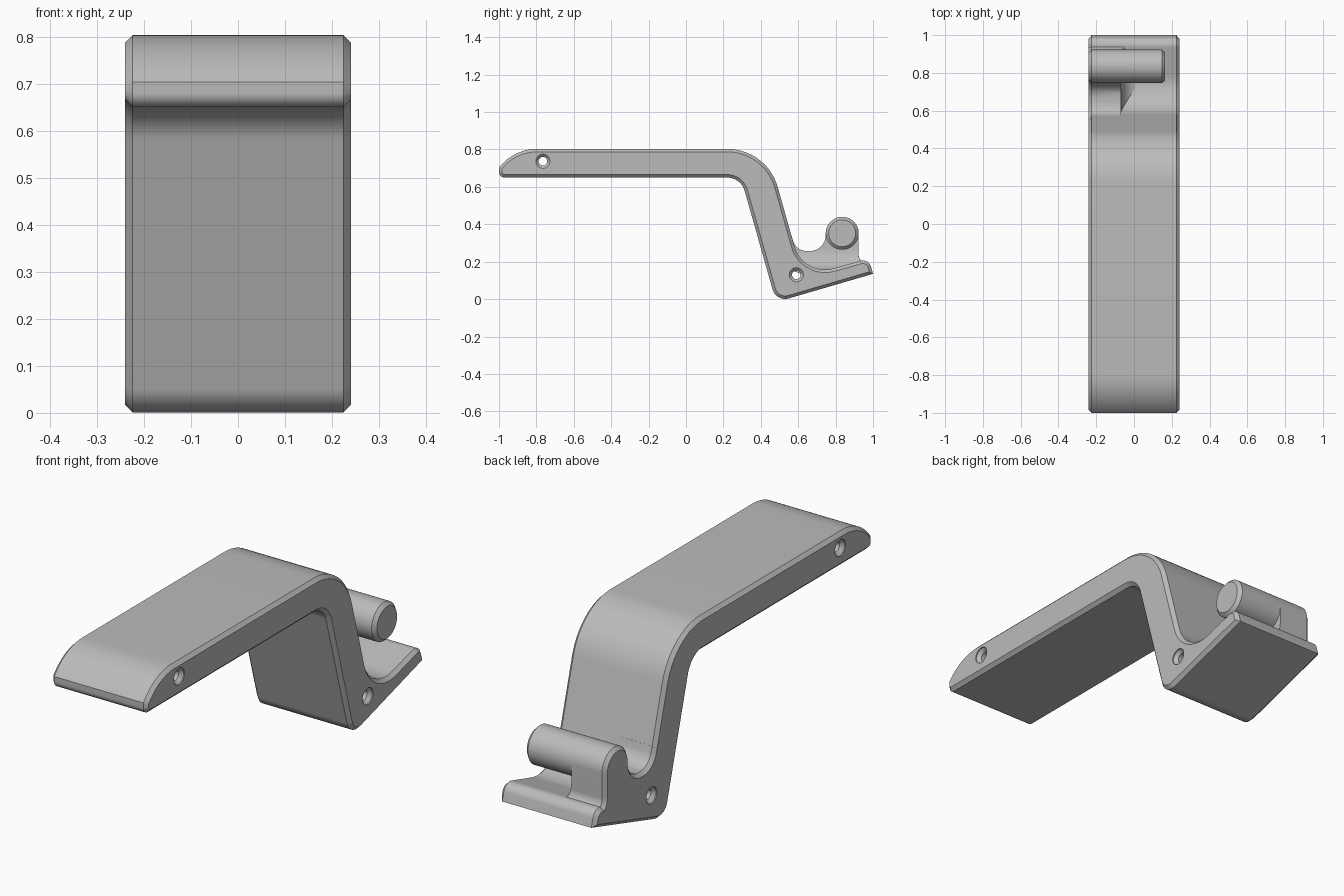
import bpy
import math
from mathutils import Vector

HALF = 0.24      # half width of the bracket
CHAMFER = 0.016  # bevel along both side outlines

cube = bpy.data.objects.get("Cube")
if cube:
    bpy.data.objects.remove(cube, do_unlink=True)

grey = bpy.data.materials.new("plain grey")
grey.use_nodes = True
GREY = (0.5, 0.5, 0.5, 1)
grey.diffuse_color = GREY
grey.node_tree.nodes["Principled BSDF"].inputs["Base Color"].default_value = GREY


def rounded(corners, steps=14):
    """Outline in (y, z) from corners (y, z, radius)."""
    out = []
    for i, (y, z, r) in enumerate(corners):
        p = Vector((y, z))
        if r == 0:
            out.append(p)
            continue
        a = (Vector(corners[i - 1][:2]) - p).normalized()
        b = (Vector(corners[(i + 1) % len(corners)][:2]) - p).normalized()
        half = a.angle(b) / 2
        centre = p + (a + b).normalized() * (r / math.sin(half))
        start = p + a * (r / math.tan(half)) - centre
        end = p + b * (r / math.tan(half)) - centre
        sweep = math.pi - 2 * half
        for k in range(steps + 1):
            t = k / steps
            out.append(centre + (start * math.sin((1 - t) * sweep)
                                 + end * math.sin(t * sweep)) / math.sin(sweep))
    return out


def inset(pts, d):
    """Outline moved inwards by d, with mitred corners."""
    n = len(pts)
    area = sum(pts[i - 1].x * pts[i].y - pts[i].x * pts[i - 1].y for i in range(n))
    s = 1 if area > 0 else -1
    out = []
    for i, p in enumerate(pts):
        e1 = (p - pts[i - 1]).normalized()
        e2 = (pts[(i + 1) % n] - p).normalized()
        n1, n2 = Vector((-e1.y, e1.x)) * s, Vector((-e2.y, e2.x)) * s
        out.append(p + (n1 + n2) * (d / (1 + n1.dot(n2))))
    return out


def circle(y, z, r, n=48):
    return [Vector((y + r * math.cos(2 * math.pi * k / n),
                    z + r * math.sin(2 * math.pi * k / n))) for k in range(n)]


def loft(name, rings):
    """Solid through (x, outline) rings, capped at both ends."""
    n = len(rings[0][1])
    verts = [(x, p.x, p.y) for x, pts in rings for p in pts]
    faces = [(r * n + i, r * n + (i + 1) % n, (r + 1) * n + (i + 1) % n, (r + 1) * n + i)
             for r in range(len(rings) - 1) for i in range(n)]
    faces += [tuple(reversed(range(n))), tuple(range((len(rings) - 1) * n, len(rings) * n))]
    area = sum(rings[0][1][i - 1].cross(rings[0][1][i]) for i in range(n))
    if area < 0:
        faces = [tuple(reversed(f)) for f in faces]
    mesh = bpy.data.meshes.new(name)
    mesh.from_pydata(verts, [], faces)
    mesh.materials.append(grey)
    obj = bpy.data.objects.new(name, mesh)
    bpy.context.collection.objects.link(obj)
    return obj


def activate(obj):
    bpy.ops.object.select_all(action='DESELECT')
    obj.select_set(True)
    bpy.context.view_layer.objects.active = obj


def smooth(obj):
    activate(obj)
    bpy.ops.object.shade_smooth_by_angle(angle=math.radians(30))


# Bent arm: flat bar, sloping leg and short foot in one outline
arm = rounded([
    (-1.0, 0.65, 0.03), (0.293, 0.65, 0.097), (0.482, -0.016, 0.07),
    (1.0, 0.135, 0), (0.977, 0.217, 0.045), (0.626, 0.118, 0.17),
    (0.433, 0.803, 0.28), (-0.913, 0.803, 0.255), (-1.0, 0.703, 0)])
arm_in = inset(arm, CHAMFER)
body = loft("bent_arm", [(-HALF, arm_in), (CHAMFER - HALF, arm),
                         (HALF - CHAMFER, arm), (HALF, arm_in)])

# Countersunk through holes
for y, z in ((-0.765, 0.737), (0.59, 0.13)):
    wide, narrow = circle(y, z, 0.038, 32), circle(y, z, 0.023, 32)
    cutter = loft("hole_cutter", [(-HALF - 0.02, wide), (-HALF + 0.005, wide),
                                  (-HALF + 0.02, narrow), (HALF - 0.02, narrow),
                                  (HALF - 0.005, wide), (HALF + 0.02, wide)])
    cutter.hide_render = True
    mod = body.modifiers.new("hole", 'BOOLEAN')
    mod.operation, mod.solver, mod.object = 'DIFFERENCE', 'EXACT', cutter
    activate(body)
    bpy.ops.object.modifier_apply(modifier=mod.name)
    bpy.data.objects.remove(cutter, do_unlink=True)
smooth(body)

# Side web carrying the pin, flush with one side and flaring into the foot
web = rounded([
    (0.525, 0.34, 0), (0.564, 0.34, 0), (0.587, 0.257, 0.08), (0.747, 0.257, 0.085),
    (0.747, 0.44, 0.0879), (0.923, 0.44, 0.0879), (0.923, 0.21, 0.05),
    (0.985, 0.175, 0), (0.96, 0.14, 0), (0.80, 0.12, 0), (0.66, 0.12, 0), (0.56, 0.22, 0)])
WALL, FLARE, LOW, HIGH = -0.07, 0.1, 0.155, 0.27
rings = [(-HALF, inset(web, CHAMFER)), (CHAMFER - HALF, web), (WALL, web)]
for k in range(9):
    a = k / 8 * math.pi / 2
    cap = LOW + (HIGH - LOW) * (1 - math.sin(a))
    rings.append((WALL + FLARE * (1 - math.cos(a)),
                  [Vector((p.x, min(p.y, cap))) for p in web]))
smooth(loft("pin_web", rings))

# Round pin
pin, pin_end = circle(0.835, 0.352, 0.088), circle(0.835, 0.352, 0.072)
smooth(loft("round_pin", [(-0.12, pin), (0.165 - CHAMFER, pin), (0.165, pin_end)]))
